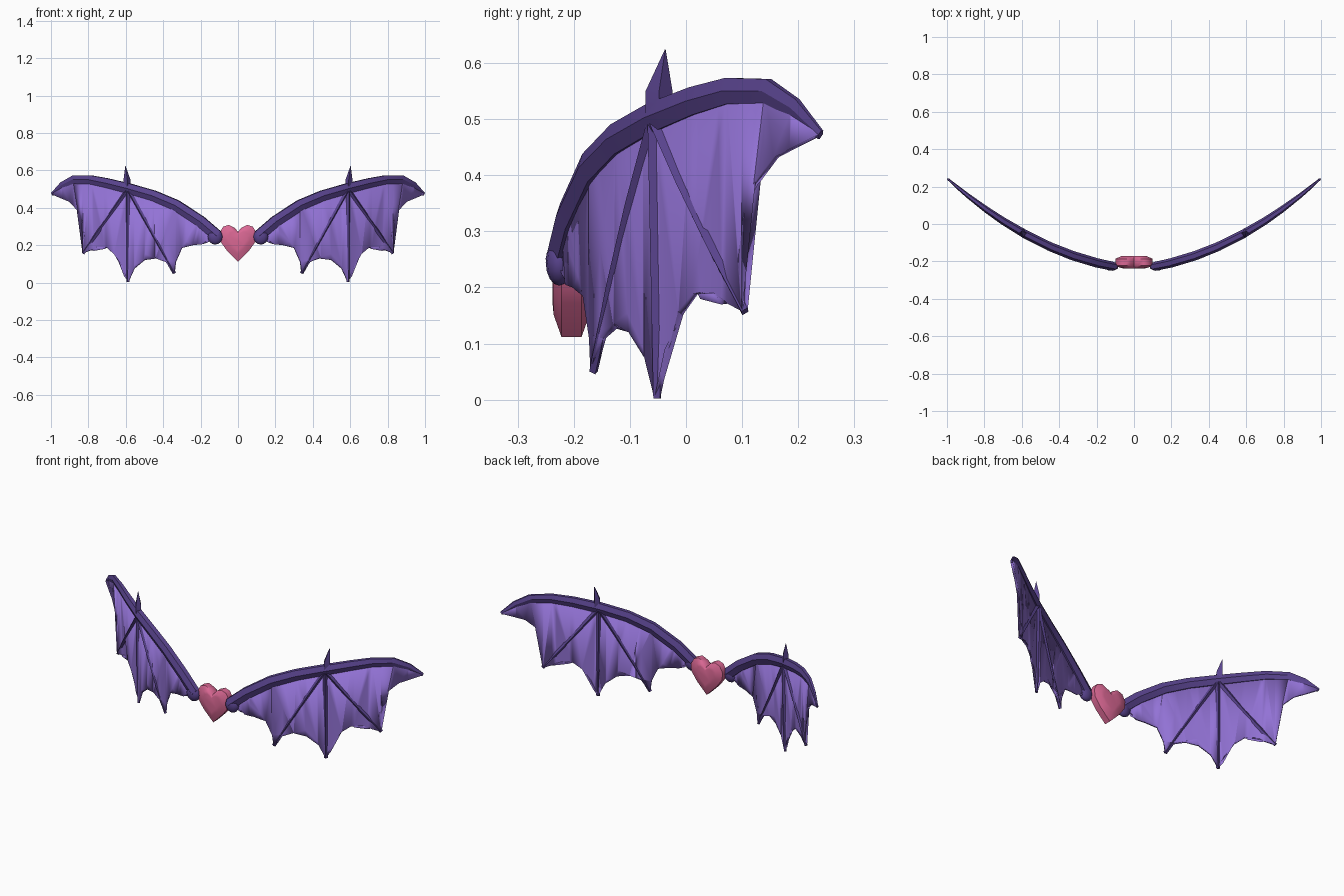
import bpy, bmesh, math
from mathutils import Vector, Matrix

old = bpy.data.objects.get("Cube")
if old:
    bpy.data.objects.remove(old, do_unlink=True)


def material(name, rgb):
    m = bpy.data.materials.new(name)
    m.use_nodes = True
    m.diffuse_color = (*rgb, 1)
    m.node_tree.nodes["Principled BSDF"].inputs["Base Color"].default_value = (*rgb, 1)
    return m


DARK = material("dark purple", (0.10, 0.057, 0.27))
SKIN = material("membrane purple", (0.29, 0.17, 0.67))
PINK = material("heart pink", (0.71, 0.14, 0.30))


def finish(bm, name, mat, angle=30):
    bmesh.ops.recalc_face_normals(bm, faces=bm.faces)
    mesh = bpy.data.meshes.new(name)
    bm.to_mesh(mesh)
    bm.free()
    mesh.materials.append(mat)
    ob = bpy.data.objects.new(name, mesh)
    bpy.context.collection.objects.link(ob)
    bpy.ops.object.select_all(action='DESELECT')
    ob.select_set(True)
    bpy.context.view_layer.objects.active = ob
    bpy.ops.object.shade_smooth_by_angle(angle=math.radians(angle))
    return ob


def loft(bm, rings):
    """Skin closed rings of points and cap both ends."""
    rows = [[bm.verts.new(p) for p in r] for r in rings]
    n = len(rows[0])
    for a, b in zip(rows, rows[1:]):
        for i in range(n):
            j = (i + 1) % n
            bm.faces.new((a[i], a[j], b[j], b[i]))
    bm.faces.new(rows[0])
    bm.faces.new(rows[-1])


def sweep(x):
    """Backward curve of the wing, seen from above."""
    return -0.225 + 0.372 * (x - 0.12) + 0.395 * (x - 0.12) * (x - 0.59)


def wing_point(x, z):
    return Vector((x, sweep(x), z))


def wing_normal(x):
    slope = (sweep(x + 0.01) - sweep(x - 0.01)) / 0.02
    return Vector((slope, -1, 0)).normalized()


def tube(bm, path, sides):
    """Path entries are x, z, radius across the wing, radius along it."""
    pts = [wing_point(p[0], p[1]) for p in path]
    rings = []
    for i, (x, z, rn, rb) in enumerate(path):
        t = (pts[min(i + 1, len(pts) - 1)] - pts[max(i - 1, 0)]).normalized()
        n = wing_normal(x)
        b = t.cross(n).normalized()
        n = b.cross(t)
        angles = [math.tau * k / sides for k in range(sides)]
        rings.append([pts[i] + n * rn * math.cos(a) + b * rb * math.sin(a) for a in angles])
    loft(bm, rings)


ARM = [(.11, .25, .024, .034), (.20, .327, .025, .034), (.33, .413, .025, .033),
       (.45, .464, .024, .032), (.58, .502, .023, .031), (.70, .532, .020, .029),
       (.79, .550, .017, .027), (.88, .550, .013, .025), (.94, .520, .010, .020),
       (.994, .472, .005, .010)]
TIPS = [(.34, .05), (.588, .002), (.828, .157)]
# Scalloped lower edge between the finger tips, from wing tip to body
SCALLOPS = [[(.90, .432), (.855, .385), (.832, .335), (.818, .25)],
            [(.79, .172), (.75, .19), (.70, .188), (.66, .155), (.62, .09)],
            [(.555, .075), (.50, .12), (.44, .132), (.385, .11)],
            [(.333, .11), (.30, .185), (.24, .2), (.19, .205), (.15, .235)]]


def build_wing(side, sign):
    flip = Matrix.Scale(sign, 4, (1, 0, 0))

    def done(bm, part, mat, angle=30):
        bm.transform(flip)
        return finish(bm, f"{side}_{part}", mat, angle)

    # Arm along the leading edge
    bm = bmesh.new()
    tube(bm, ARM, 6)
    done(bm, "wing_arm", DARK)

    # Rounded shoulder
    bm = bmesh.new()
    bmesh.ops.create_uvsphere(bm, u_segments=12, v_segments=8, radius=1)
    bm.transform(Matrix.Translation((.122, -.226, .245)) @ Matrix.Diagonal((.04, .024, .042, 1)))
    done(bm, "shoulder", DARK, 50)

    # Three fingers fanning from the wrist
    for label, (x, z) in zip(("inner", "middle", "outer"), TIPS):
        bm = bmesh.new()
        path = []
        for k in range(4):
            f = k / 3
            path.append((.585 + (x - .585) * f, .5 + (z - .5) * f, .018 - .010 * f, .018 - .008 * f))
        tube(bm, path, 4)
        done(bm, label + "_finger", DARK)

    # Claw above the wrist
    bm = bmesh.new()
    base = [(.575, -.048), (.592, -.072), (.612, -.048), (.592, -.024)]
    loft(bm, [[(x, y, .51) for x, y in base],
              [(x, y, .55) for x, y in base],
              [(.602 + .03 * (x - .592), -.037 + .03 * (y + .048), .624) for x, y in base]])
    done(bm, "claw", DARK)

    # Membrane cut into columns, then bent along the sweep
    bm = bmesh.new()
    outline = [p[:2] for p in ARM]
    for scallop, tip in zip(SCALLOPS, TIPS[::-1] + [None]):
        outline += scallop + ([tip] if tip else [])
    bm.faces.new([bm.verts.new((x, 0, z)) for x, z in outline])
    bmesh.ops.triangulate(bm, faces=bm.faces)
    for k in range(1, 16):
        geom = bm.verts[:] + bm.edges[:] + bm.faces[:]
        bmesh.ops.bisect_plane(bm, geom=geom, plane_co=(.11 + .055 * k, 0, 0), plane_no=(1, 0, 0))
    for v in bm.verts:
        v.co.y = sweep(v.co.x)
    skin = done(bm, "membrane", SKIN)
    mod = skin.modifiers.new("thickness", 'SOLIDIFY')
    mod.thickness = .012
    mod.offset = 0


build_wing("left", 1)
build_wing("right", -1)

# Heart with chamfered front and back
half = [(.02, .294), (.05, .308), (.08, .298), (.1, .262), (.096, .222), (.06, .172)]
outline = [(0, .272)] + half + [(0, .112)] + [(-x, z) for x, z in half[::-1]]
bm = bmesh.new()
loft(bm, [[(x * s, -.204 + y, .235 + (z - .235) * s) for x, z in outline]
          for y, s in ((-.034, .5), (-.032, .68), (-.018, 1), (.018, 1), (.032, .68), (.034, .5))])
finish(bm, "heart", PINK, 45)
